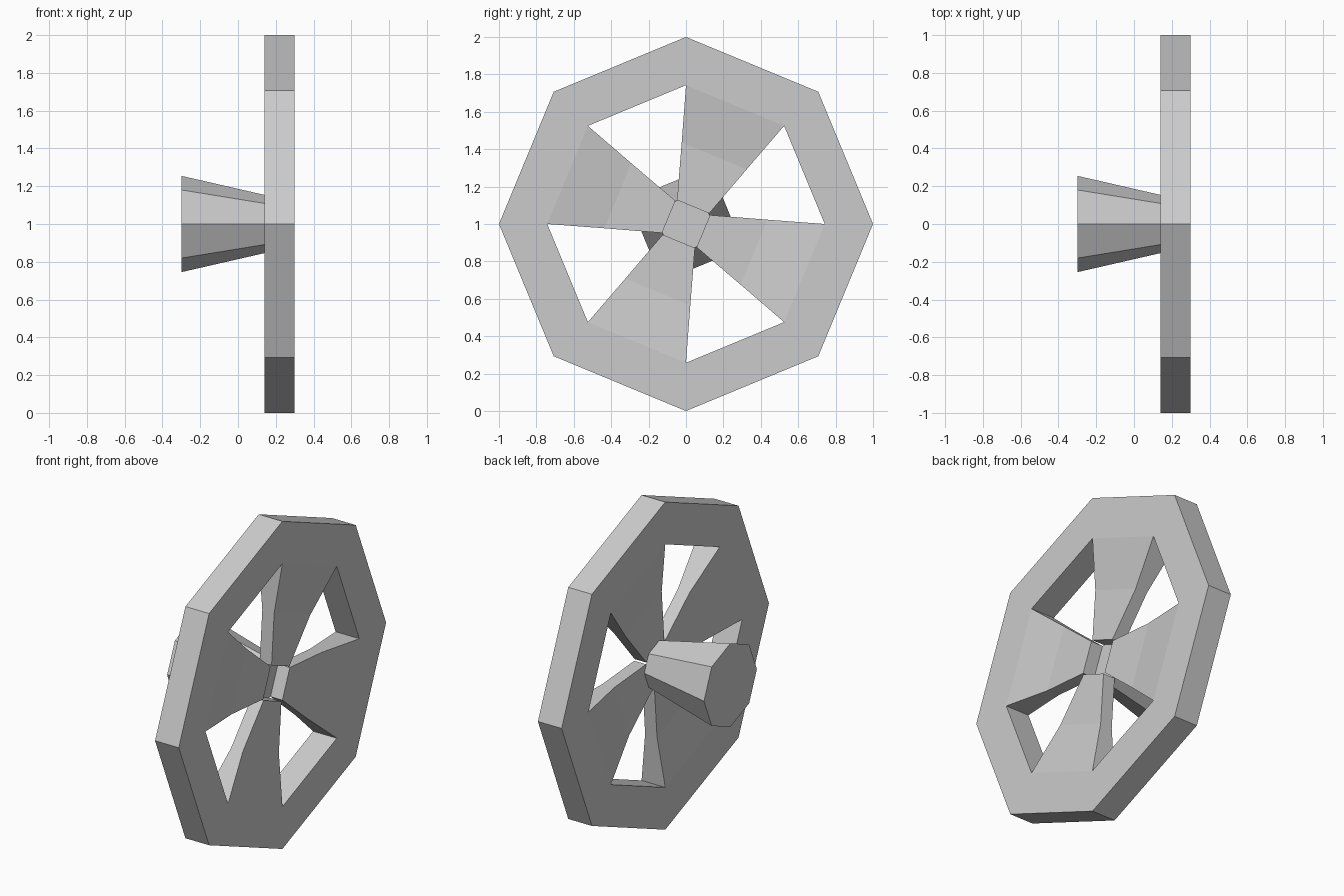
import bpy
import bmesh
from math import sin, cos, pi
from mathutils import Matrix

if "Cube" in bpy.data.objects:
    bpy.data.objects.remove(bpy.data.objects["Cube"])

BACK, FRONT = 0.14, 0.30          # wheel depth along x
MID = (BACK + FRONT) / 2
CENTRE_Z = 1.0
INNER_R = 0.742
SIDES = 8


def finish(name, bm):
    bmesh.ops.recalc_face_normals(bm, faces=bm.faces)
    mesh = bpy.data.meshes.new(name)
    bm.to_mesh(mesh)
    bm.free()
    obj = bpy.data.objects.new(name, mesh)
    obj.location.z = CENTRE_Z
    bpy.context.collection.objects.link(obj)
    return obj


def octagon(bm, x, r):
    return [bm.verts.new((x, r * cos(i * 2 * pi / SIDES), r * sin(i * 2 * pi / SIDES)))
            for i in range(SIDES)]


def bridge(bm, a, b, skip=()):
    n = len(a)
    for i in range(n):
        if i not in skip:
            bm.faces.new((a[i], a[(i + 1) % n], b[(i + 1) % n], b[i]))


# Octagonal rim; inner faces are left open where the spokes join
bm = bmesh.new()
loops = [octagon(bm, x, r) for x, r in
         ((BACK, 1.0), (FRONT, 1.0), (FRONT, INNER_R), (BACK, INNER_R))]
for k in range(4):
    bridge(bm, loops[k], loops[(k + 1) % 4], skip=(1, 3, 5, 7) if k == 2 else ())
finish("rim", bm)

# Four tapering spokes: (distance from axis, half width, half thickness)
STATIONS = ((INNER_R * cos(pi / 8), INNER_R * sin(pi / 8), 0.08),
            (0.394, 0.188, 0.04),
            (0.100, 0.093, 0.04))
for s in range(4):
    bm = bmesh.new()
    rings = [[bm.verts.new((MID + i * t, d, j * w))
              for i, j in ((-1, -1), (1, -1), (1, 1), (-1, 1))]
             for d, w, t in STATIONS]
    bridge(bm, rings[0], rings[1])
    bridge(bm, rings[1], rings[2])
    bm.faces.new(rings[2])
    turn = Matrix.Rotation(pi / 8 + pi / 4 + s * pi / 2, 4, 'X')
    bmesh.ops.transform(bm, matrix=turn, verts=bm.verts)
    finish(f"spoke_{s + 1}", bm)

# Tapered octagonal hub behind the spokes
bm = bmesh.new()
wide, narrow = octagon(bm, -0.30, 0.255), octagon(bm, 0.18, 0.145)
bridge(bm, wide, narrow)
bm.faces.new(wide)
bm.faces.new(narrow)
finish("hub", bm)
